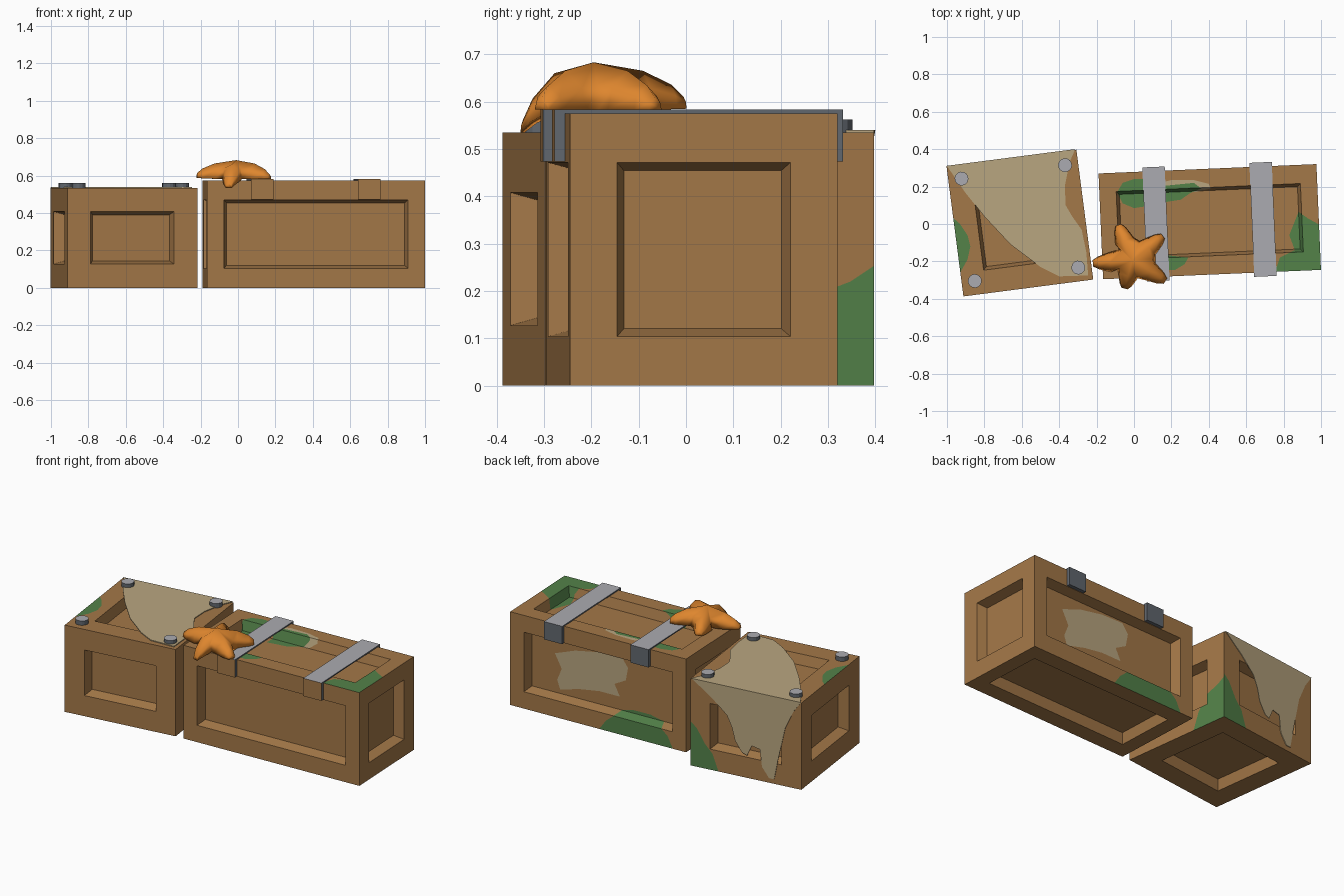
import bpy, bmesh, math
from mathutils import Vector, Matrix

if "Cube" in bpy.data.objects:
    bpy.data.objects.remove(bpy.data.objects["Cube"])

def mat(name, hexa):
    m = bpy.data.materials.new(name)
    c = [int(hexa[i:i + 2], 16) / 255 for i in (0, 2, 4)]
    m.diffuse_color = [(v / 12.92 if v <= .04045 else ((v + .055) / 1.055) ** 2.4) for v in c] + [1]
    m.use_nodes = True
    m.node_tree.nodes["Principled BSDF"].inputs["Base Color"].default_value = m.diffuse_color
    return m

MATS = [mat("wood_brown", "A47848"), mat("dried_tan", "B9A680"), mat("moss_green", "538249"),
        mat("light_metal", "ABABB1"), mat("dark_metal", "62686F"), mat("starfish_orange", "DE862E")]
BROWN, TAN, GREEN, LIGHT, DARK, ORANGE = range(6)

def finish(bm, name, M=None):
    if M:
        bm.transform(M)
    me = bpy.data.meshes.new(name)
    bm.to_mesh(me)
    bm.free()
    for m in MATS:
        me.materials.append(m)
    ob = bpy.data.objects.new(name, me)
    bpy.context.collection.objects.link(ob)
    return ob

def inside(p, poly):
    hit = False
    for (x1, y1), (x2, y2) in zip(poly, poly[1:] + poly[:1]):
        if (y1 > p[1]) != (y2 > p[1]) and p[0] < (x2 - x1) * (p[1] - y1) / (y2 - y1) + x1:
            hit = not hit
    return hit

X, Y, Z = Vector((1, 0, 0)), Vector((0, 1, 0)), Vector((0, 0, 1))
SIDES = {"front": (X, Z, -Y), "back": (-X, Z, Y), "right": (Y, Z, X),
         "left": (-Y, Z, -X), "top": (X, Y, Z), "bottom": (-X, Y, -Z)}

def crate(name, M, size, inset, bevel, depth, paint):
    """Box whose six sides have recessed panels; paint = {side: [(colour, local points)]}"""
    out = bpy.data.meshes.new(name + "_work")
    total = bmesh.new()
    mid = Z * size.z / 2
    for side, (U, V, N) in SIDES.items():
        a, b, n = (abs(size.dot(k)) / 2 for k in (U, V, N))
        iu, iv = abs(inset.dot(U)), abs(inset.dot(V))
        bm = bmesh.new()
        rings = []
        for du, dv, w in ((0, 0, 0), (iu, iv, 0), (iu + bevel, iv + bevel, -depth)):
            rings.append([bm.verts.new((sx * (a - du), sy * (b - dv), n + w))
                          for sx, sy in ((-1, -1), (1, -1), (1, 1), (-1, 1))])
        for r, s in zip(rings, rings[1:]):
            for i in range(4):
                j = (i + 1) % 4
                bm.faces.new((r[i], r[j], s[j], s[i]))
        bm.faces.new(rings[2])
        # cut the paint outlines into the side, then colour what lies inside
        polys = [(c, [((p - mid).dot(U), (p - mid).dot(V)) for p in pts])
                 for c, pts in paint.get(side, [])]
        for c, poly in polys:
            for p, q in zip(poly, poly[1:] + poly[:1]):
                bmesh.ops.bisect_plane(bm, geom=bm.verts[:] + bm.edges[:] + bm.faces[:], dist=1e-5,
                                       plane_co=(*p, 0), plane_no=(q[1] - p[1], p[0] - q[0], 0))
        for f in bm.faces:
            ctr = f.calc_center_median()
            for c, poly in polys:
                if inside(ctr, poly):
                    f.material_index = c
        T = Matrix((U, V, N)).transposed().to_4x4()
        bm.transform(Matrix.Translation(mid) @ T)
        bm.to_mesh(out)
        total.from_mesh(out)
        bm.free()
    bpy.data.meshes.remove(out)
    bmesh.ops.remove_doubles(total, verts=total.verts, dist=1e-5)
    return finish(total, name, M)

def place(x, y, deg):
    return Matrix.Translation((x, y, 0)) @ Matrix.Rotation(math.radians(deg), 4, 'Z')

MS, ML = place(-.61, .005, 7.4), place(.405, .0125, 2.46)
SS, SL = Vector((.7, .7, .535)), Vector((1.166, .566, .575))

def local(M, pts):
    inv = M.inverted()
    return [inv @ Vector((x, y, 0)) for x, y in pts]

def xz(pts):
    return [Vector((x, 0, z)) for x, z in pts]

# small crate with moss patches
crate("small_crate", MS, SS, Vector((.125, .125, .127)), .0175, .06, {
    "top": [(GREEN, local(MS, [(-.97, .035), (-.93, .0), (-.89, -.06), (-.875, -.12), (-.89, -.19),
                               (-.93, -.26), (-1, -.2)]))],
    "back": [(GREEN, xz([(.36, -.01), (.36, .28), (.31, .24), (.26, .155), (.21, .1), (.17, -.01)]))],
    "right": [(GREEN, [Vector((0, y, z)) for y, z in
                       [(.36, -.01), (.36, .26), (.3, .22), (.22, .19), (.16, .1), (.12, -.01)]])]})

# long crate with moss and tan stains
crate("long_crate", ML, SL, Vector((.09, .1, .104)), .0165, .06, {
    "top": [(TAN, local(ML, [(.1, .21), (.2, .235), (.32, .235), (.4, .215), (.41, .19), (.33, .17)])),
            (GREEN, local(ML, [(-.09, .17), (-.06, .22), (0, .24), (.08, .24), (.1, .1), (0, .085), (-.06, .11)])),
            (GREEN, local(ML, [(.12, .11), (.25, .13), (.3, .165), (.36, .19), (.32, .22), (.12, .2)])),
            (GREEN, local(ML, [(.12, -.25), (.22, -.245), (.27, -.215), (.29, -.18), (.12, -.16)])),
            (GREEN, local(ML, [(.88, .065), (.93, .03), (1.02, -.02), (1.02, -.27), (.75, -.27), (.78, -.18),
                               (.86, -.14), (.83, -.06)]))],
    "back": [(TAN, xz([(.325, .36), (.19, .41), (.03, .44), (-.12, .445), (-.16, .39), (-.145, .31),
                       (-.07, .27), (-.106, .2), (.03, .2), (.16, .18), (.29, .145), (.31, .2), (.28, .275)])),
             (GREEN, xz([(0, -.01), (-.05, .06), (-.12, .12), (-.2, .14), (-.31, .14), (-.4, .12),
                         (-.46, .07), (-.5, -.01)]))]})

def sheet(name, pts, thick, M=None):
    """Thin solid plate from an outline and a thickness vector"""
    bm = bmesh.new()
    f = bm.faces.new([bm.verts.new(p) for p in pts])
    ext = bmesh.ops.extrude_face_region(bm, geom=[f], use_keep_orig=True)["geom"]
    for v in ext:
        if isinstance(v, bmesh.types.BMVert):
            v.co += thick
    bmesh.ops.recalc_face_normals(bm, faces=bm.faces)
    for f in bm.faces:
        f.material_index = TAN
    return finish(bm, name, M)

# tan spill over the small crate: flat pool and drips down the back
sheet("spill_pool", [(x, y, .535) for x, y in [
    (-1, .31), (-.9, .165), (-.8, .04), (-.66, -.11), (-.5, -.23), (-.4, -.28), (-.245, -.275),
    (-.255, -.15), (-.28, -.03), (-.33, .04), (-.365, .1), (-.37, .2), (-.345, .33), (-.315, .397)]], Z * .005)
sheet("spill_drips", [(x, .35, .54 - d) for x, d in [
    (.34, 0), (.21, .095), (.117, .18), (.085, .25), (.066, .325), (.022, .39), (-.01, .4), (-.04, .335),
    (-.09, .345), (-.104, .45), (-.148, .51), (-.18, .51), (-.205, .385), (-.25, .18), (-.3, .07), (-.35, 0)]],
    Y * .004, MS)

# corner bolts on the small crate
for i, (sx, sy) in enumerate(((-1, -1), (1, -1), (1, 1), (-1, 1))):
    bm = bmesh.new()
    bmesh.ops.create_cone(bm, cap_ends=True, segments=14, radius1=.037, radius2=.037, depth=.03,
                          matrix=Matrix.Translation((sx * .279, sy * .276, .547)))
    for f in bm.faces:
        f.material_index = LIGHT if f.normal.z > .5 else DARK
    finish(bm, f"corner_bolt_{i + 1}", MS)

# metal straps on the long crate: one folded profile each
for i, sx in enumerate((-.288, .285)):
    bm = bmesh.new()
    prof = [(-.305, .473), (-.283, .473), (-.283, .575), (.283, .575), (.283, .473), (.305, .473),
            (.305, .583), (-.305, .583)]
    f = bm.faces.new([bm.verts.new((sx - .06, y, z)) for y, z in prof])
    for v in bmesh.ops.extrude_face_region(bm, geom=[f], use_keep_orig=True)["geom"]:
        if isinstance(v, bmesh.types.BMVert):
            v.co.x += .12
    bmesh.ops.recalc_face_normals(bm, faces=bm.faces)
    bm.normal_update()
    for f in bm.faces:
        front = f.normal.y < -.5 and f.calc_center_median().y < -.3
        up = f.normal.z > .5
        f.material_index = BROWN if front else LIGHT if up else DARK
    finish(bm, f"strap_{i + 1}", ML)

# starfish: five lofted arms; each arm = tip x, y, base height of middle and of tip
arms = [(.155, -.065, .583, .583), (-.083, -.005, .583, .585), (-.22, -.21, .583, .588),
        (-.05, -.345, .578, .535), (.168, -.305, .583, .583)]
valleys = [(.03, -.09), (-.075, -.135), (-.088, -.245), (.02, -.29), (.115, -.185)]
C = Vector((-.01, -.195, 0))
bm = bmesh.new()
low = [bm.verts.new((x, y, .583)) for x, y in valleys]
high = [bm.verts.new((x + (C.x - x) * .15, y + (C.y - y) * .15, .637)) for x, y in valleys]
top = bm.verts.new((C.x, C.y, .683))
bm.faces.new(low[::-1])
for i, (tx, ty, zm, zt) in enumerate(arms):
    d = Vector((tx, ty, 0)) - C
    n = Vector((d.y, -d.x, 0)).normalized()
    prev = [low[i - 1], high[i - 1], top, high[i], low[i]]
    for t, w, h, zb in ((.55, .053, .082, zm), (.86, .034, .052, zm * .45 + zt * .55), (1, .017, .025, zt)):
        o = C + d * t + Z * zb
        cur = [bm.verts.new(o + n * (w * k) + Z * (h * g))
               for k, g in ((1, 0), (.8, .55), (0, 1), (-.8, .55), (-1, 0))]
        for j in range(5):
            k = (j + 1) % 5
            bm.faces.new((prev[j], prev[k], cur[k], cur[j]))
        prev = cur
    bm.faces.new(prev)
bmesh.ops.recalc_face_normals(bm, faces=bm.faces)
for f in bm.faces:
    f.material_index = ORANGE
    f.smooth = True
finish(bm, "starfish")
